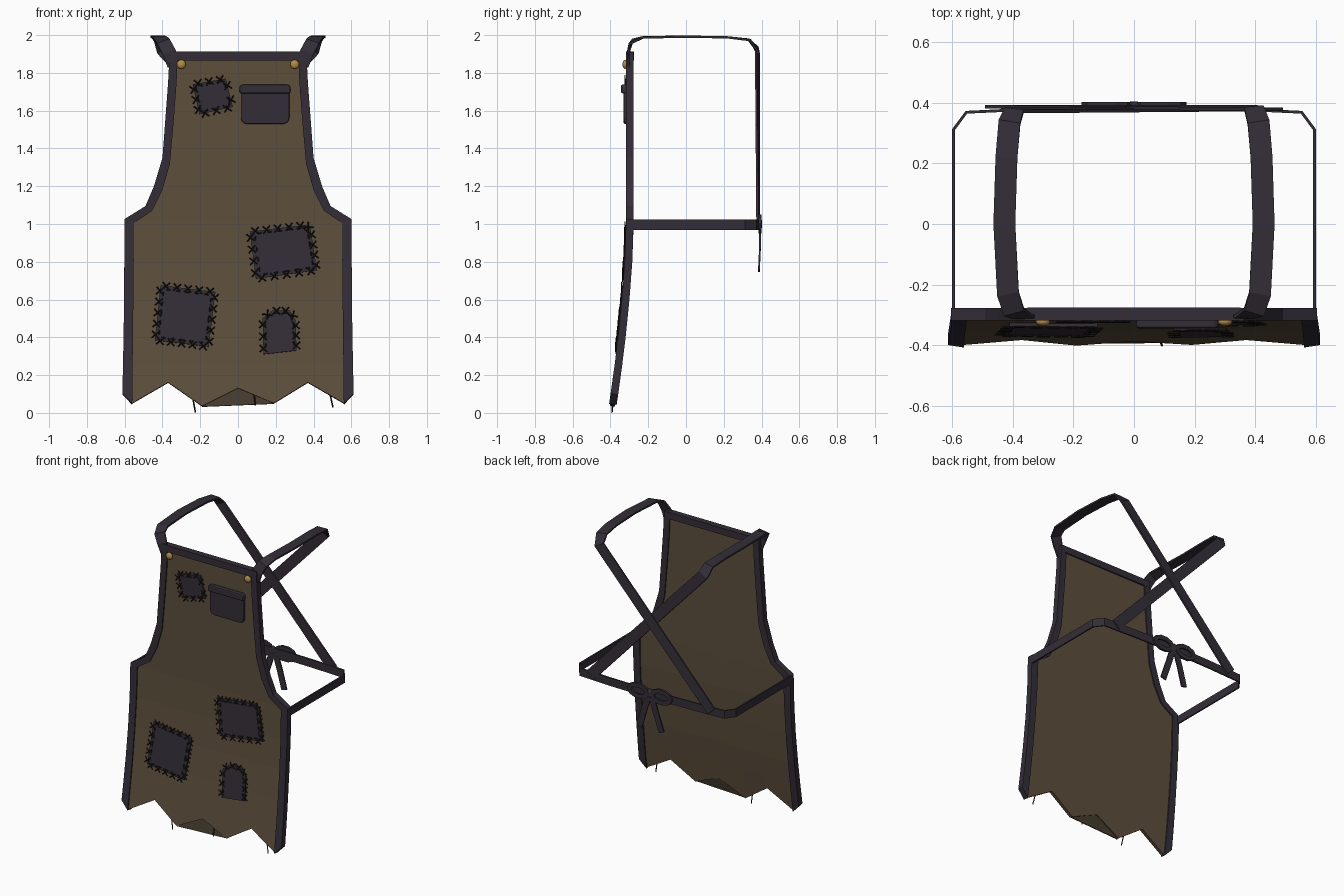
import bpy, bmesh, math
from mathutils import Vector as V

if "Cube" in bpy.data.objects:
    bpy.data.objects.remove(bpy.data.objects["Cube"])


def material(name, rgb):
    m = bpy.data.materials.new(name)
    m.diffuse_color = (*rgb, 1)
    m.use_nodes = True
    m.node_tree.nodes["Principled BSDF"].inputs["Base Color"].default_value = m.diffuse_color
    return m


CLOTH = material("brown_cloth", (.11, .078, .046))
INNER = material("dark_cloth", (.06, .045, .028))
TRIM = material("dark_trim", (.034, .027, .039))
THREAD = material("thread", (.014, .011, .009))
BRASS = material("brass", (.45, .26, .06))


def Y(z):
    """Centre surface of the apron: flat bib, skirt sweeping forward."""
    return -.297 - .097 * max(0, 1 - z) ** 1.6


def finish(name, bm, mat, thick=0, bevel=0):
    bmesh.ops.recalc_face_normals(bm, faces=bm.faces)
    me = bpy.data.meshes.new(name)
    bm.to_mesh(me)
    bm.free()
    me.materials.append(mat)
    ob = bpy.data.objects.new(name, me)
    bpy.context.collection.objects.link(ob)
    if thick:
        s = ob.modifiers.new("thickness", 'SOLIDIFY')
        s.thickness, s.offset = thick, 0
    if bevel:
        b = ob.modifiers.new("bevel", 'BEVEL')
        b.width, b.segments = bevel, 2
    return ob


def sheet(name, rows, mat, thick):
    """Thick cloth sheet through a grid of points."""
    bm = bmesh.new()
    g = [[bm.verts.new(p) for p in r] for r in rows]
    for a, b in zip(g, g[1:]):
        for i in range(len(a) - 1):
            bm.faces.new((a[i], a[i + 1], b[i + 1], b[i]))
    return finish(name, bm, mat, thick)


def ribbon(name, pts, normals, width, thick=.012):
    """Flat strap along a path."""
    pts = [V(p) for p in pts]
    rows = []
    for i, p in enumerate(pts):
        t = V()
        if i:
            t += (p - pts[i - 1]).normalized()
        if i < len(pts) - 1:
            t += (pts[i + 1] - p).normalized()
        s = t.cross(V(normals[i])).normalized() * width / 2
        rows.append((p - s, p + s))
    return sheet(name, rows, TRIM, thick)


def plate(name, outline, off, thick, bevel=0, mat=TRIM):
    """Flat piece laid on the apron front from an x,z outline."""
    bm = bmesh.new()
    bm.faces.new([bm.verts.new((x, Y(z) + off, z)) for x, z in outline])
    return finish(name, bm, mat, thick, bevel)


def bars(name, segs, r, mat=THREAD):
    """Thin square threads between point pairs."""
    bm = bmesh.new()
    for a, b in segs:
        a, b = V(a), V(b)
        t = (b - a).normalized()
        u = t.cross(V((0, 1, 0))).normalized() * r
        w = t.cross(u).normalized() * r
        e = [[bm.verts.new(p + d) for d in (u, w, -u, -w)] for p in (a, b)]
        for i in range(4):
            j = (i + 1) % 4
            bm.faces.new((e[0][i], e[0][j], e[1][j], e[1][i]))
        bm.faces.new(e[0])
        bm.faces.new(e[1][::-1])
    return finish(name, bm, mat)


# Apron side profile: outer and inner edges of the side trim (x, z)
outer = [(.362, 1.91), (.37, 1.75), (.385, 1.55), (.40, 1.35), (.445, 1.2), (.49, 1.095),
         (.602, 1.025), (.602, .8), (.603, .6), (.606, .4), (.609, .25), (.612, .1)]
inner = [(.318, 1.91), (.325, 1.75), (.34, 1.55), (.36, 1.32), (.40, 1.18), (.455, 1.07),
         (.55, 1.005), (.552, .8), (.554, .6), (.556, .4), (.558, .25), (.56, .045)]

# Main cloth with a ragged hem
cols = [-1, -.957, -.632, -.325, 0, .325, .632, .957, 1]
hem = [.075, .05, .16, .035, .13, .05, .16, .05, .075]
rows = []
for (xo, zo), (xi, zi) in zip(outer[:-1], inner[:-1]):
    z = (zo + zi) / 2
    rows.append([(c * (xo + xi) / 2, Y(z), z) for c in cols])
rows.append([(c * .585, Y(z), z) for c, z in zip(cols, hem)])
sheet("apron_cloth", rows, CLOTH, .024)

# Torn lining showing in the middle notch
bm = bmesh.new()
bm.faces.new([bm.verts.new(p) for p in ((-.19, -.390, .032), (.19, -.388, .048), (0, -.368, .15))])
finish("hem_lining", bm, INNER, .008)

# Edge trims
for s, side in ((-1, "left"), (1, "right")):
    sheet("side_trim_" + side, [[(s * xo, Y(zo), zo), (s * xi, Y(zi), zi)]
                                for (xo, zo), (xi, zi) in zip(outer, inner)], TRIM, .04)
sheet("top_trim", [[(x, -.297, z) for x in (-.35, .35)] for z in (1.912, 1.866)], TRIM, .043)

# Patches with cross stitches and running stitches
patches = {
    "bib_patch": [(-.24, 1.74), (-.065, 1.77), (-.027, 1.62), (-.205, 1.58)],
    "right_patch": [(.062, .96), (.36, .995), (.385, .97), (.418, .755), (.095, .71)],
    "left_patch": [(-.41, .675), (-.12, .64), (-.155, .35), (-.44, .385)],
    "small_patch": [(.13, .5), (.18, .54), (.275, .54), (.305, .49), (.31, .33), (.135, .31)],
}
for name, o in patches.items():
    plate(name, o, -.017, .014)
    cx, cz = (sum(p[i] for p in o) / len(o) for i in (0, 1))
    segs = []
    for (ax, az), (bx, bz) in zip(o, o[1:] + o[:1]):
        L = math.hypot(bx - ax, bz - az)
        if name == "small_patch" and az < .4 and bz < .4:
            continue
        dx, dz = (bx - ax) / L, (bz - az) / L
        n = max(1, round(L / .062))
        for k in range(n):
            f = (k + .5) / n
            x, z = ax + (bx - ax) * f, az + (bz - az) * f
            y = Y(z) - .026
            for q in (-1, 1):
                ex, ez = (dx * q - dz) * .019, (dz * q + dx) * .019
                segs.append(((x - ex, y, z - ez), (x + ex, y, z + ez)))
            # running stitch just inside the edge
            ix, iz = x + (cx - x) * .13, z + (cz - z) * .13
            segs.append(((ix - dx * .011, y, iz - dz * .011), (ix + dx * .011, y, iz + dz * .011)))
    bars(name + "_stitches", segs, .0035)

# Bib pocket and its flap
plate("pocket", [(.015, 1.72), (.272, 1.72), (.272, 1.56), (.265, 1.54), (.245, 1.53),
                 (.042, 1.53), (.022, 1.54), (.015, 1.56)], -.02, .026, .006)
plate("pocket_flap", [(.02, 1.738), (.265, 1.738), (.28, 1.725), (.276, 1.692), (.01, 1.692),
                      (.006, 1.725)], -.03, .034, .008)

# Brass buttons
for s in (-1, 1):
    bm = bmesh.new()
    bmesh.ops.create_uvsphere(bm, u_segments=16, v_segments=8, radius=.024)
    for v in bm.verts:
        v.co = V((v.co.x + s * .3, v.co.y * .6 - .322, v.co.z + 1.845))
    for f in bm.faces:
        f.smooth = True
    finish("button", bm, BRASS)

# Shoulder straps crossing over the back
for s, side in ((-1, "left"), (1, "right")):
    o = .004 * s
    path = [(.338, -.302, 1.84), (.365, -.306, 1.91), (.395, -.29, 1.965), (.415, -.23, 1.988),
            (.427, 0, 1.992), (.42, .22, 1.988), (.41, .335, 1.975), (.395, .378 + o, 1.92),
            (-.465, .382 + o, 1.0)]
    nrm = [(0, -1, 0), (0, -1, .1), (0, -.8, .6), (0, -.2, 1), (0, 0, 1), (0, .1, 1),
           (0, .4, 1), (0, 1, .2), (0, 1, 0)]
    ribbon("shoulder_strap_" + side, [(s * x, y, z) for x, y, z in path], nrm, .072)

# Waist tie running round the back
half = [((.595, -.3), (1, 0)), ((.595, .31), (1, .4)), ((.552, .368), (.6, 1)), ((.3, .38), (0, 1))]
tie = half + [((0, .386), (0, 1))] + [((-x, y), (-a, b)) for (x, y), (a, b) in half[::-1]]
ribbon("waist_tie", [(x, y, .995) for (x, y), _ in tie], [(a, b, 0) for _, (a, b) in tie], .055, .01)

# Bow: knot, loops and hanging tails
bm = bmesh.new()
bmesh.ops.create_icosphere(bm, subdivisions=1, radius=1)
for v in bm.verts:
    v.co = V((v.co.x * .036, v.co.y * .016 + .39, v.co.z * .036 + 1.0))
finish("bow_knot", bm, TRIM)
for s, side in ((-1, "left"), (1, "right")):
    loop = [(s * (.088 - .07 * math.cos(a)), .393, 1.0 + .038 * math.sin(a))
            for a in (math.tau * k / 10 for k in range(11))]
    ribbon("bow_loop_" + side, loop, [(0, 1, 0)] * 11, .03, .016)
    ribbon("bow_tail_" + side, [(s * .01, .392, .99), (s * .045, .392, .88), (s * .085, .386, .752)],
           [(0, 1, 0)] * 3, .042, .009)

# Loose threads on the hem
bars("loose_threads", [((-.24, -.385, .08), (-.225, -.392, .002)), ((.485, -.38, .11), (.503, -.388, .028)),
                       ((.085, -.38, .1), (.092, -.4, .04))], .004)
